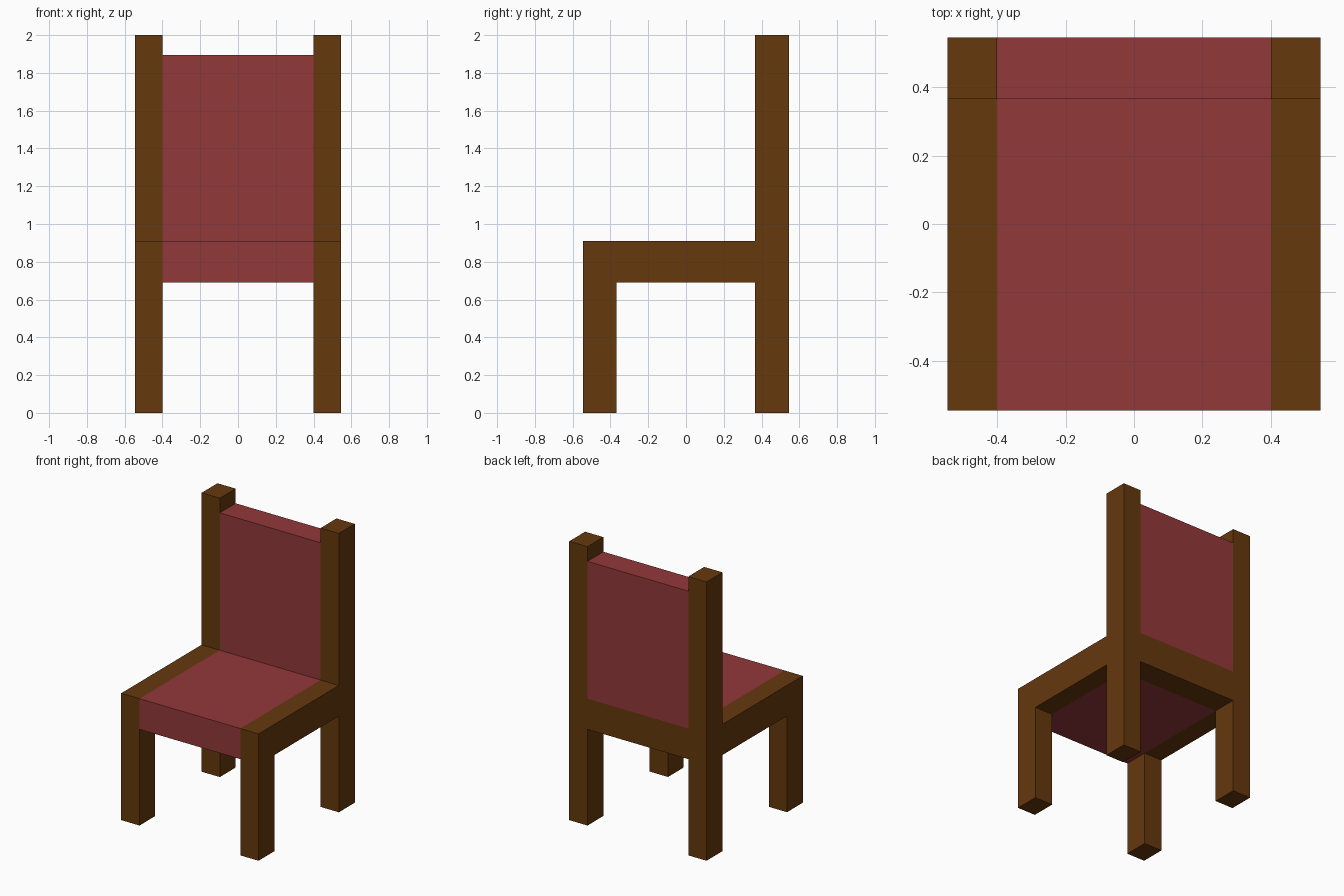
import bpy

if "Cube" in bpy.data.objects:
    bpy.data.objects.remove(bpy.data.objects["Cube"])


def material(name, color):
    mat = bpy.data.materials.new(name)
    mat.diffuse_color = color
    mat.use_nodes = True
    mat.node_tree.nodes["Principled BSDF"].inputs["Base Color"].default_value = mat.diffuse_color
    return mat


WOOD = material("wood", (0.13, 0.04, 0.004, 1))
FABRIC = material("red_fabric", (0.29, 0.04, 0.042, 1))


def box(name, lo, hi, mat):
    """Box spanning two opposite corners."""
    center = [(a + b) / 2 for a, b in zip(lo, hi)]
    bpy.ops.mesh.primitive_cube_add(size=1, location=center)
    obj = bpy.context.object
    obj.name = name
    obj.scale = [b - a for a, b in zip(lo, hi)]
    bpy.ops.object.transform_apply(location=False, rotation=False, scale=True)
    obj.data.materials.append(mat)
    return obj


OUT, IN = 0.545, 0.40            # outer and inner half widths
LEG_Y, BACK_Y = -0.367, 0.365    # rear of front legs, front of back posts
SEAT_LO, SEAT_HI = 0.69, 0.91
BACK_TOP, TOP = 1.895, 2.0

# Legs, posts and side rails, left and right
for side, sx in (("left", -1), ("right", 1)):
    x0, x1 = sorted((sx * IN, sx * OUT))
    box(f"front_leg_{side}", (x0, -OUT, 0), (x1, LEG_Y, SEAT_HI), WOOD)
    box(f"back_post_{side}", (x0, BACK_Y, 0), (x1, OUT, TOP), WOOD)
    box(f"side_rail_{side}", (x0, LEG_Y, SEAT_LO), (x1, BACK_Y, SEAT_HI), WOOD)

# Rear rail under the backrest
box("rear_rail", (-IN, BACK_Y, SEAT_LO), (IN, OUT, SEAT_HI), WOOD)

# Upholstery
box("seat", (-IN, -OUT, SEAT_LO), (IN, BACK_Y, SEAT_HI), FABRIC)
box("backrest", (-IN, BACK_Y, SEAT_HI), (IN, OUT, BACK_TOP), FABRIC)
